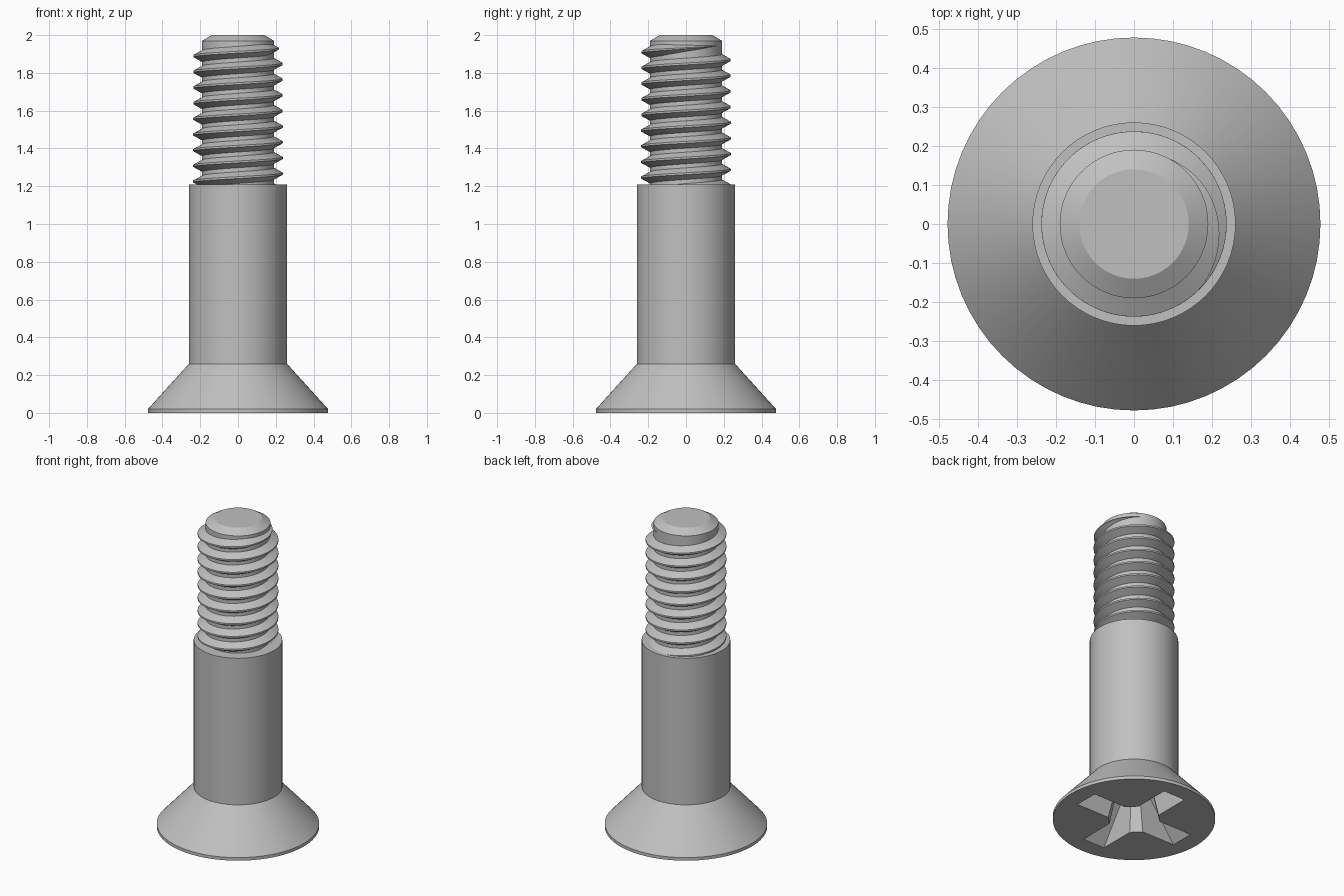
import bpy, bmesh
from math import cos, sin, pi, radians

if "Cube" in bpy.data.objects:
    bpy.data.objects.remove(bpy.data.objects["Cube"])

SIDES = 64
ROOT, CREST = 0.19, 0.237      # thread radii
PITCH = 0.083

steel = bpy.data.materials.new("plain steel grey")
steel.use_nodes = True
grey = (0.53, 0.53, 0.53, 1)
steel.diffuse_color = grey
steel.node_tree.nodes["Principled BSDF"].inputs["Base Color"].default_value = grey


def make(name, verts, faces):
    mesh = bpy.data.meshes.new(name)
    mesh.from_pydata(verts, [], faces)
    bm = bmesh.new()
    bm.from_mesh(mesh)
    bmesh.ops.recalc_face_normals(bm, faces=bm.faces)
    bm.to_mesh(mesh)
    bm.free()
    obj = bpy.data.objects.new(name, mesh)
    bpy.context.collection.objects.link(obj)
    mesh.materials.append(steel)
    return obj


def select(obj):
    bpy.ops.object.select_all(action='DESELECT')
    obj.select_set(True)
    bpy.context.view_layer.objects.active = obj


def loft(name, rings):
    """Closed solid skinned over rings with equal point counts."""
    n = len(rings[0])
    faces = [tuple(range(n)), tuple(range((len(rings) - 1) * n, len(rings) * n))]
    for r in range(len(rings) - 1):
        for i in range(n):
            j = (i + 1) % n
            faces.append((r * n + i, r * n + j, (r + 1) * n + j, (r + 1) * n + i))
    return make(name, [p for ring in rings for p in ring], faces)


def circle(radius, z, n=SIDES, turn=0):
    return [(radius * cos(2 * pi * i / n + turn), radius * sin(2 * pi * i / n + turn), z)
            for i in range(n)]


def rectangle(a, b, z):
    return [(-a, -b, z), (a, -b, z), (a, b, z), (-a, b, z)]


# Countersunk head, shoulder and threaded core as one turned solid
profile = [(0.477, 0), (0.477, 0.02), (0.26, 0.26), (0.26, 1.21),
           (ROOT, 1.21), (ROOT, 1.97), (0.14, 2.0)]
body = loft("screw_body", [circle(r, z) for r, z in profile])

# Cross recess in the underside: two tapered slots and a tapered centre
top, low = 0.25, -0.02
cutters = [
    loft("slot_x", [rectangle(0.385, 0.08, low), rectangle(0.15, 0.05, top)]),
    loft("slot_y", [rectangle(0.08, 0.385, low), rectangle(0.05, 0.15, top)]),
    loft("slot_centre", [circle(0.165, low, 8, pi / 8), circle(0.1, top + 0.01, 8, pi / 8)]),
]
for cutter in cutters:
    cutter.hide_render = True
    cut = body.modifiers.new("recess", 'BOOLEAN')
    cut.operation = 'DIFFERENCE'
    cut.solver = 'EXACT'
    cut.object = cutter
    select(body)
    bpy.ops.object.modifier_apply(modifier=cut.name)
    bpy.data.objects.remove(cutter)

# Right-handed thread ridge, starting inside the shoulder and fading out at the top
crest_half, base_half = 0.005, 0.033
end = radians(420)
fade = radians(105)
start = end - 2 * pi * 9.2
steps = int(9.2 * SIDES)
sections = []
for s in range(steps + 1):
    t = start + (end - start) * s / steps
    z = 1.889 + PITCH * (t - pi) / (2 * pi)
    k = max(0.02, min(1, (end - t) / fade))
    inner = ROOT - 0.004
    outer = ROOT + (CREST - ROOT) * k
    section = [(inner, -base_half * k), (outer, -crest_half * k),
               (outer, crest_half * k), (inner, base_half * k)]
    sections.append([(r * cos(t), r * sin(t), z + h) for r, h in section])
thread = loft("thread_ridge", sections)

for obj in (body, thread):
    select(obj)
    bpy.ops.object.shade_smooth_by_angle(angle=radians(25))
